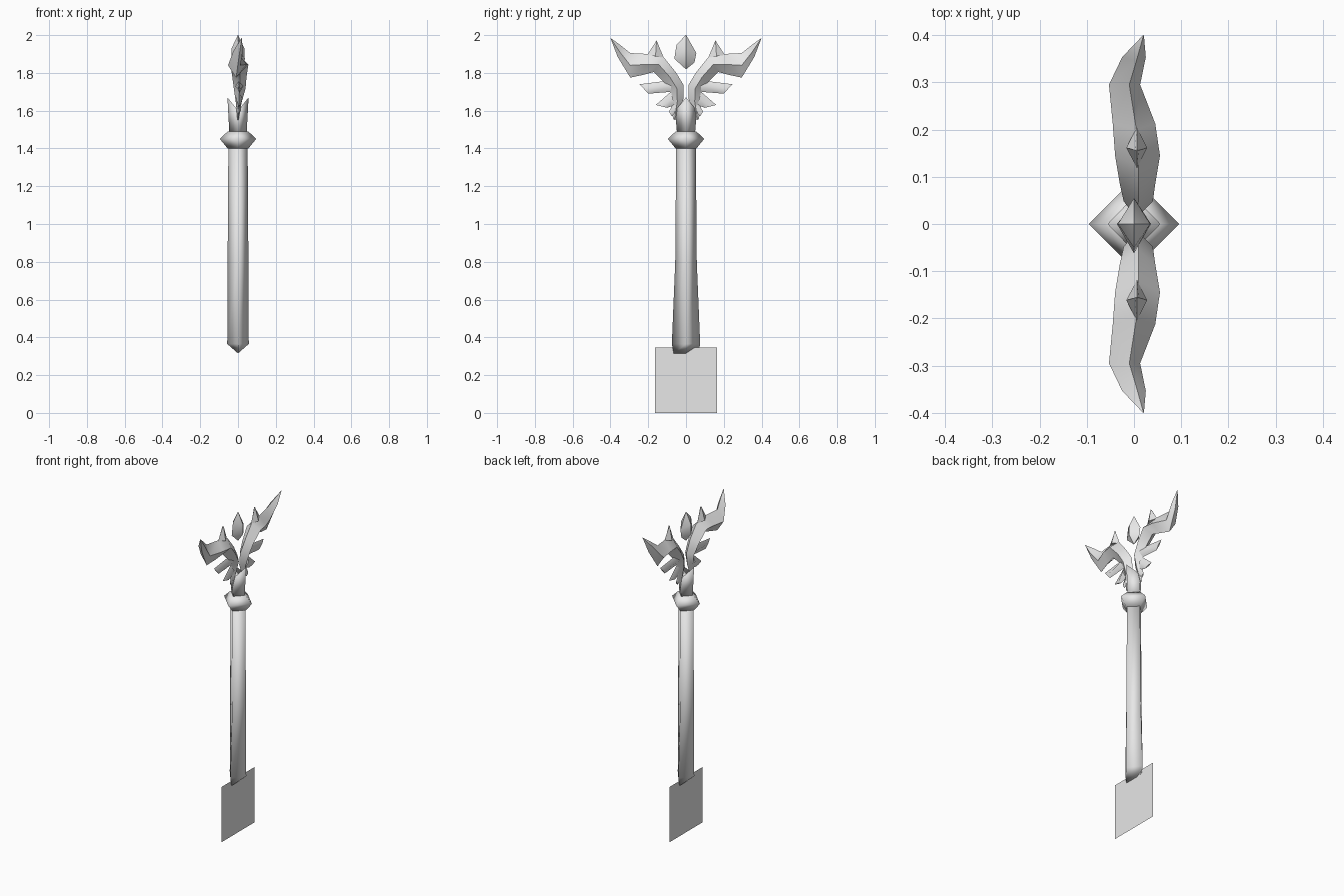
import bpy, bmesh, math

cube = bpy.data.objects.get("Cube")
if cube:
    bpy.data.objects.remove(cube, do_unlink=True)

grey = bpy.data.materials.new("plain_grey")
grey.use_nodes = True
grey.diffuse_color = (0.8, 0.8, 0.8, 1)
grey.node_tree.nodes["Principled BSDF"].inputs["Base Color"].default_value = (0.8, 0.8, 0.8, 1)


def finish(name, bm, smooth_angle=180, mirror=False):
    bmesh.ops.remove_doubles(bm, verts=bm.verts, dist=0.0005)
    bmesh.ops.recalc_face_normals(bm, faces=bm.faces)
    mesh = bpy.data.meshes.new(name)
    bm.to_mesh(mesh)
    bm.free()
    mesh.materials.append(grey)
    mesh.shade_smooth()
    if smooth_angle < 180:
        mesh.set_sharp_from_angle(angle=math.radians(smooth_angle))
    obj = bpy.data.objects.new(name, mesh)
    bpy.context.collection.objects.link(obj)
    if mirror:
        mod = obj.modifiers.new("mirror", "MIRROR")
        mod.use_axis = (False, True, False)
        mod.use_mirror_merge = False
    return obj


def loft(name, rings, smooth_angle=180, mirror=False):
    """Skin a row of four-point rings and close both ends."""
    bm = bmesh.new()
    rows = [[bm.verts.new(p) for p in ring] for ring in rings]
    for a, b in zip(rows, rows[1:]):
        for i in range(4):
            j = (i + 1) % 4
            bm.faces.new((a[i], a[j], b[j], b[i]))
    for row in (rows[0], rows[-1]):
        bm.faces.new(row)
    return finish(name, bm, smooth_angle, mirror)


def diamond(z, rx, ry, zy=None):
    """Ring with corners on the axes; zy sets another height for the y corners."""
    zy = z if zy is None else zy
    return [(rx, 0, z), (0, ry, zy), (-rx, 0, z), (0, -ry, zy)]


def blade(up, low, left, mid, right):
    """Cross-section with sharp upper and lower edges and a ridge on each side."""
    cy, cz = (up[0] + low[0]) / 2, (up[1] + low[1]) / 2
    return [(mid, *up), (right, cy, cz), (mid, *low), (left, cy, cz)]


# Base plate: a single upright sheet
bm = bmesh.new()
bm.faces.new([bm.verts.new((0, y, z)) for y, z in
              ((-0.165, 0), (0.165, 0), (0.165, 0.345), (-0.165, 0.345))])
finish("base_plate", bm)

# Shaft, ending below in a wedge
loft("shaft", [diamond(0.315, 0.0, 0.065), diamond(0.365, 0.057, 0.075),
               diamond(0.8, 0.055, 0.057), diamond(1.4, 0.051, 0.052)])

# Collar and notched socket
loft("collar", [diamond(1.4, 0.055, 0.055), diamond(1.45, 0.096, 0.096),
                diamond(1.49, 0.055, 0.055)], 80)
loft("socket", [diamond(1.485, 0.046, 0.048), diamond(1.67, 0.056, 0.058, 1.6)], 100)

# Floating crystal
loft("crystal", [diamond(1.82, 0.001, 0.001),
                 [(0.036, 0, 1.87), (0, 0.045, 1.855), (-0.036, 0, 1.87), (0, -0.062, 1.875)],
                 [(0.034, 0, 1.93), (0, 0.055, 1.905), (-0.034, 0, 1.93), (0, -0.05, 1.95)],
                 diamond(2.0, 0.001, 0.001)], 40)

# Wings
loft("wing", [
    blade((0.055, 1.55), (0.068, 1.555), -0.003, 0, 0.003),
    blade((0.012, 1.665), (0.08, 1.63), -0.012, 0, 0.02),
    blade((0.012, 1.735), (0.085, 1.70), -0.022, 0.005, 0.04),
    blade((0.055, 1.805), (0.115, 1.75), -0.03, 0.01, 0.045),
    blade((0.12, 1.885), (0.17, 1.805), -0.04, 0.01, 0.055),
    blade((0.2, 1.90), (0.225, 1.79), -0.045, 0.005, 0.045),
    blade((0.295, 1.905), (0.295, 1.775), -0.053, -0.01, 0.013),
    blade((0.345, 1.945), (0.362, 1.885), -0.025, 0.005, 0.025),
    blade((0.399, 1.985), (0.4, 1.985), 0.019, 0.02, 0.021)], 50, True)

# Crest spike and trailing feathers: root edge, tip edge, thickness
spurs = {
    "crest_spike": ((0.118, 1.88), (0.205, 1.895), (0.155, 1.971), (0.157, 1.97), 0.022),
    "upper_feather": ((0.085, 1.76), (0.075, 1.70), (0.245, 1.74), (0.2, 1.69), 0.022),
    "middle_feather": ((0.08, 1.70), (0.06, 1.63), (0.16, 1.63), (0.1, 1.615), 0.018),
    "lower_feather": ((0.06, 1.65), (0.05, 1.60), (0.09, 1.595), (0.075, 1.57), 0.01),
}
for name, (a, b, c, d, t) in spurs.items():
    loft(name, [blade(a, b, 0.006 - t, 0.006, 0.006 + t),
                blade(c, d, 0.002, 0.006, 0.01)], 50, True)
